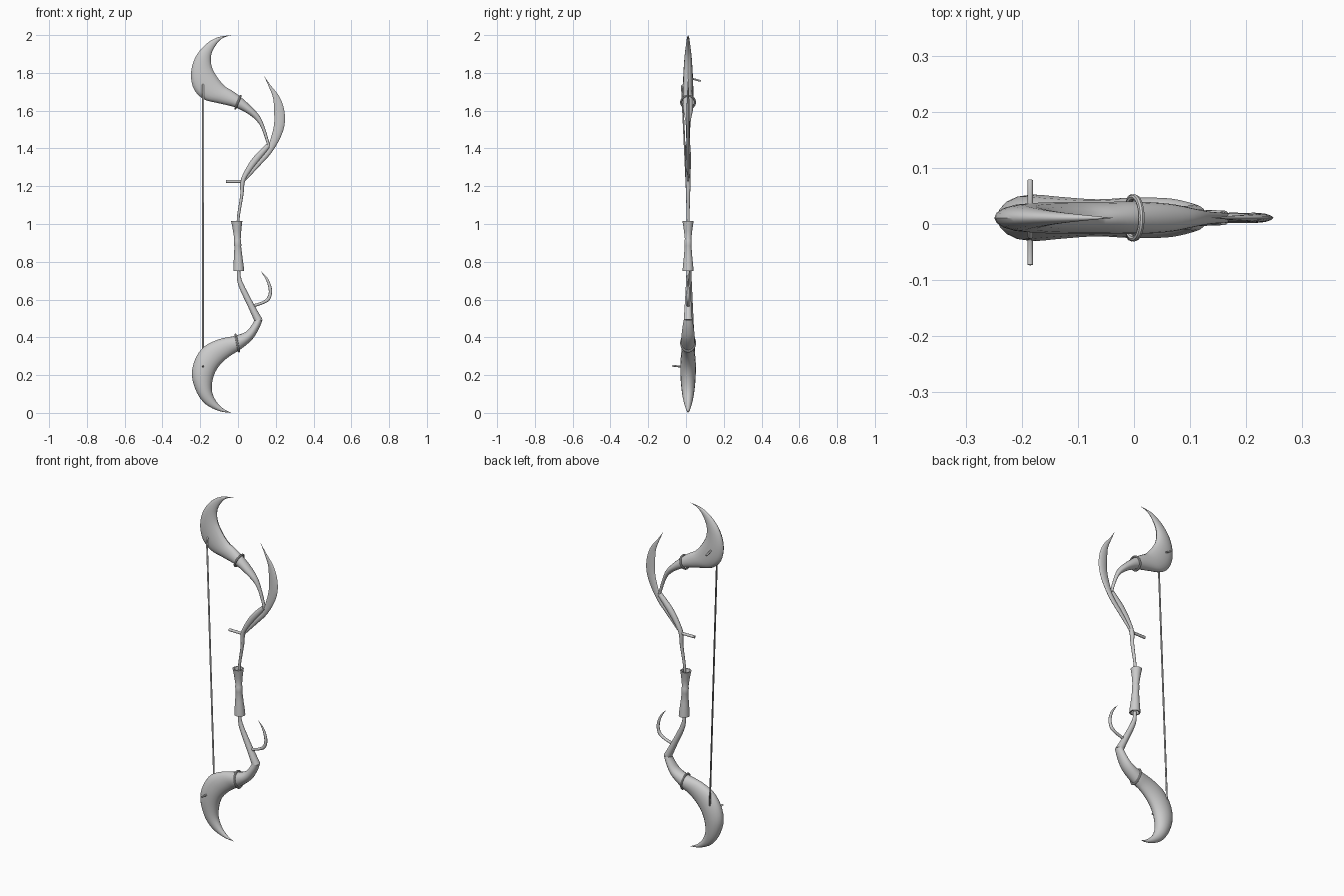
import bpy, bmesh, math
from mathutils import Vector

YC = 0.011  # centre plane of the bow


def smooth(ob, angle=40):
    bpy.ops.object.select_all(action='DESELECT')
    ob.select_set(True)
    bpy.context.view_layer.objects.active = ob
    bpy.ops.object.shade_smooth_by_angle(angle=math.radians(angle))


def spline(rows, steps):
    """Catmull-Rom through the section rows."""
    out = []
    for i in range(len(rows) - 1):
        a, b, c, d = (rows[max(i - 1, 0)], rows[i], rows[i + 1], rows[min(i + 2, len(rows) - 1)])
        for s in range(steps):
            t = s / steps
            out.append([0.5 * (2 * q + (r - p) * t + (2 * p - 5 * q + 4 * r - u) * t * t
                               + (3 * q - p - 3 * r + u) * t ** 3)
                        for p, q, r, u in zip(a, b, c, d)])
    out.append(list(rows[-1]))
    return out


def loft(name, rows, steps=4, sides=16, power=1.0):
    """Rows are (edge x, edge z, other edge x, other edge z, half depth)."""
    bm = bmesh.new()
    rings = []
    for x0, z0, x1, z1, w in spline(rows, steps):
        p, q = Vector((x0, YC, z0)), Vector((x1, YC, z1))
        ring = []
        for k in range(sides):
            a = 2 * math.pi * k / sides
            s = math.sin(a)
            d = math.copysign(abs(s) ** power, s) * max(w, 0.0005)
            ring.append(bm.verts.new((p + q) / 2 + (p - q) / 2 * math.cos(a) + Vector((0, d, 0))))
        rings.append(ring)
    for r, n in zip(rings, rings[1:]):
        for k in range(sides):
            j = (k + 1) % sides
            bm.faces.new((r[k], r[j], n[j], n[k]))
    bm.faces.new(rings[0])
    bm.faces.new(rings[-1][::-1])
    bmesh.ops.recalc_face_normals(bm, faces=bm.faces)
    me = bpy.data.meshes.new(name)
    bm.to_mesh(me)
    bm.free()
    ob = bpy.data.objects.new(name, me)
    bpy.context.collection.objects.link(ob)
    smooth(ob)
    return ob


def tube(name, pts, r):
    cu = bpy.data.curves.new(name, 'CURVE')
    cu.dimensions = '3D'
    cu.bevel_depth = r
    cu.bevel_resolution = 2
    cu.use_fill_caps = True
    sp = cu.splines.new('POLY')
    sp.points.add(len(pts) - 1)
    for pt, co in zip(sp.points, pts):
        pt.co = (*co, 1)
    ob = bpy.data.objects.new(name, cu)
    bpy.context.collection.objects.link(ob)
    return ob


def ring(name, x, z, axis, rz, ry):
    bpy.ops.mesh.primitive_torus_add(major_radius=1, minor_radius=0.14,
                                     major_segments=32, minor_segments=8)
    ob = bpy.context.object
    ob.name = name
    ob.location = (x, YC, z)
    ob.scale = (rz, ry, 0.04)
    ob.rotation_euler = (0, math.atan2(axis[0], axis[1]), 0)
    smooth(ob)


# Upper horn, sweeping down to a thin stem
loft("upper_horn", [
    (-.037, 2.0, -.037, 1.999, 0), (-.111, 1.987, -.085, 1.982, .006),
    (-.175, 1.947, -.122, 1.94, .012), (-.228, 1.878, -.143, 1.889, .019),
    (-.249, 1.793, -.138, 1.83, .024), (-.233, 1.713, -.106, 1.772, .027),
    (-.18, 1.66, -.069, 1.729, .028), (-.101, 1.639, -.027, 1.703, .028),
    (-.016, 1.618, .016, 1.671, .029), (.053, 1.583, .074, 1.618, .025),
    (.10, 1.544, .117, 1.568, .016), (.127, 1.50, .143, 1.507, .011),
    (.157, 1.41, .17, 1.416, .009)])

# Lower horn, ending at the elbow
loft("lower_horn", [
    (-.037, 0, -.037, .001, 0), (-.10, .01, -.08, .024, .01),
    (-.17, .045, -.117, .064, .022), (-.217, .106, -.138, .117, .033),
    (-.244, .196, -.133, .18, .04), (-.228, .281, -.111, .233, .041),
    (-.18, .35, -.074, .276, .037), (-.10, .39, -.032, .308, .033),
    (-.016, .408, .01, .334, .036), (.042, .43, .074, .387, .035),
    (.074, .467, .111, .446, .029), (.088, .493, .13, .493, .023)])

# Lower limb from elbow to handle
loft("lower_limb", [
    (.086, .488, .13, .495, .023), (.054, .56, .083, .577, .018),
    (.0, .68, .021, .70, .011), (-.006, .755, .012, .755, .009)], steps=3)

# Upper limb from handle to the fork
loft("upper_limb", [
    (.151, 1.424, .17, 1.405, .013), (.085, 1.358, .111, 1.333, .015),
    (.042, 1.294, .066, 1.275, .014), (.012, 1.225, .037, 1.225, .013),
    (.012, 1.156, .029, 1.156, .011), (-.004, 1.05, .011, 1.05, .008),
    (-.008, 0.99, .006, 0.99, .007)])

# Curved blade on the upper limb
loft("upper_blade", [
    (.138, 1.783, .139, 1.783, 0), (.162, 1.73, .172, 1.735, .003),
    (.186, 1.666, .218, 1.676, .006), (.191, 1.597, .244, 1.607, .008),
    (.191, 1.528, .247, 1.528, .009), (.175, 1.459, .223, 1.454, .009),
    (.149, 1.39, .175, 1.374, .009), (.095, 1.326, .117, 1.31, .008),
    (.027, 1.236, .037, 1.225, .006)], sides=12, power=1.3)

# Small hook on the lower limb
loft("lower_hook", [
    (.122, .748, .123, .748, 0), (.150, .70, .159, .71, .004),
    (.163, .647, .18, .653, .007), (.155, .613, .17, .60, .008),
    (.128, .59, .135, .577, .008), (.072, .573, .076, .557, .008)], sides=12)

# Flared grip with hollow ends
prof = [(.016, .775), (.022, .75), (.029, .75), (.028, .77), (.022, .83), (.018, .88), (.019, .885),
        (.019, .915), (.017, .92), (.022, .965), (.027, 1.0), (.03, 1.015), (.023, 1.015), (.016, .985)]
loft("handle", [(.004 - (z - .75) * .04 - r, z, .004 - (z - .75) * .04 + r, z, r)
                for r, z in prof], steps=1, sides=20)

# Binding rings on both horns
ring("upper_ring", .0, 1.645, (.93, -.37), .037, .037)
ring("lower_ring", -.004, .37, (.98, .2), .045, .037)

# Arrow rest
tube("arrow_rest", [(-.064, YC, 1.225), (.025, YC, 1.225)], .008)

# String threaded through both horns
tube("bow_string", [(-.185, .078, 1.757), (-.185, .03, 1.77), (-.185, -.022, 1.73),
                    (-.185, .045, .29), (-.185, -.03, .245), (-.185, -.073, .25)], .005)
